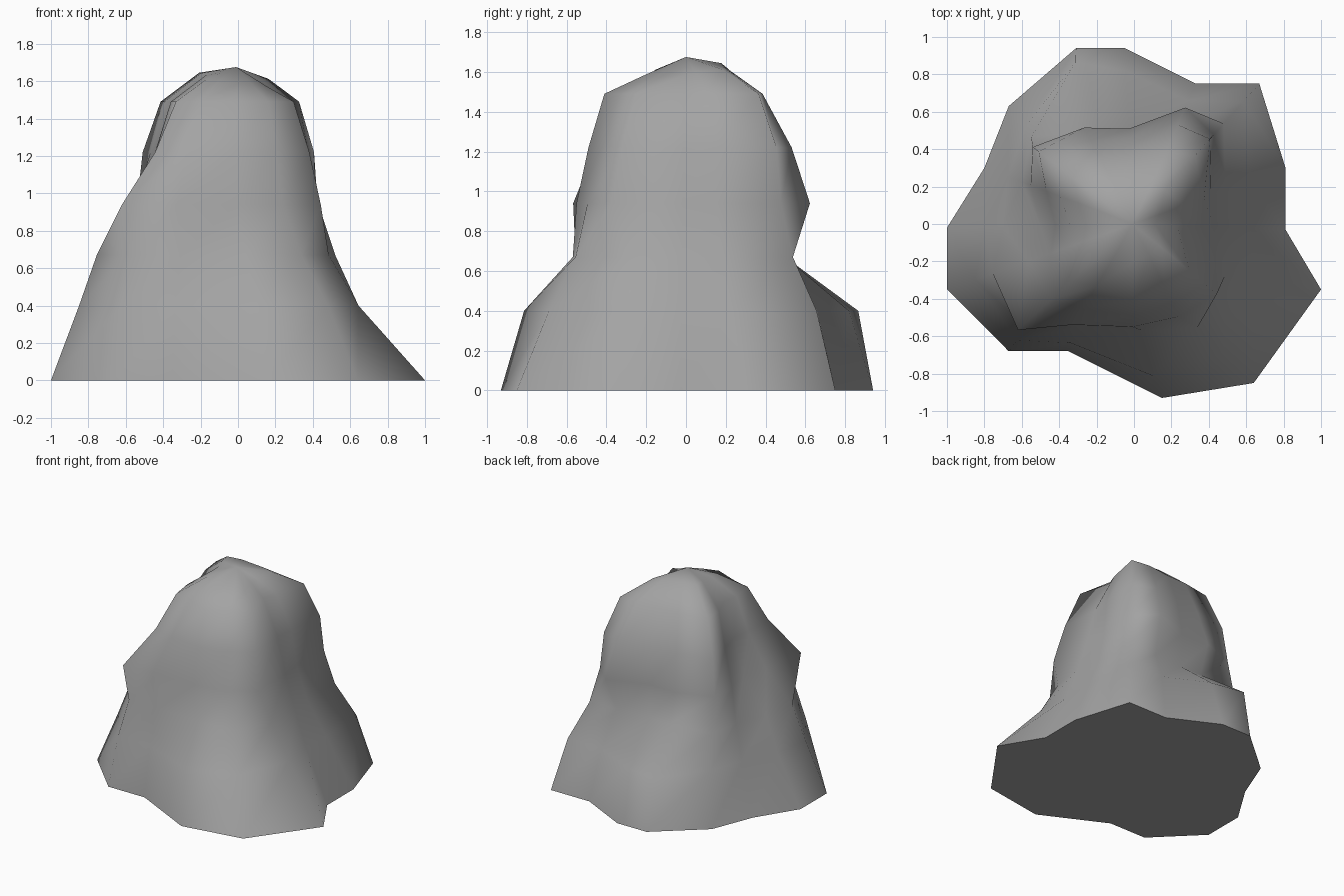
import bpy
import bmesh
import math

cube = bpy.data.objects.get("Cube")
if cube:
    bpy.data.objects.remove(cube, do_unlink=True)

# Stone material
stone = bpy.data.materials.new("stone grey")
stone.use_nodes = True
grey = (0.37, 0.37, 0.37, 1)
stone.diffuse_color = grey
stone.node_tree.nodes["Principled BSDF"].inputs["Base Color"].default_value = grey

# Footprint outline, counter-clockwise starting at the left tip
footprint = [(1, -.35), (.81, -.03), (.81, .3), (.67, .75), (.33, .75),
             (-.05, .94), (-.31, .94), (-.67, .63), (-.8, .3), (-1, -.02),
             (-1, -.35), (-.67, -.68), (-.35, -.68), (.15, -.93), (.64, -.85)]

# How far each ridge wanders sideways by shoulder height, in degrees
twist = [-21, 0, 0, 0, 0, 0, 9, 6, 0, 0, 0, -3, -4, -10, -11]

# Height of each layer and its reach along every ridge
layers = {
    .40: [.7, .62, .66, .88, .72, .82, .92, .78, .72, .8, .9, .88, .72, .82, .84],
    .67: [.56, .52, .52, .72, .56, .5, .54, .72, .64, .7, .8, .8, .63, .57, .65],
    .94: [.58, .43, .44, .64, .68, .51, .58, .68, .59, .5, .6, .84, .63, .55, .55],
    1.22: [.5, .36, .4, .61, .58, .46, .5, .64, .5, .42, .47, .6, .53, .49, .47],
    1.49: [.39, .23, .29, .49, .42, .36, .4, .52, .42, .34, .38, .45, .39, .41, .37],
}

bm = bmesh.new()


def ring(points):
    return [bm.verts.new(p) for p in points]


# Stack the rings of the rock wall
rings = [ring([(x, y, 0) for x, y in footprint])]
for z, reaches in layers.items():
    turn = min(1, z / .94) ** 2
    angles = [math.atan2(y, x) + turn * math.radians(t)
              for (x, y), t in zip(footprint, twist)]
    rings.append(ring([(r * math.cos(a), r * math.sin(a), z)
                       for r, a in zip(reaches, angles)]))

# Sloping crown, higher toward the back right
rings.append(ring([(r / 2 * math.cos(a), r / 2 * math.sin(a),
                    1.61 + .025 * (math.sin(a) - math.cos(a)))
                   for r, a in zip(layers[1.49], angles)]))

# Bridge the rings
count = len(footprint)
for low, high in zip(rings, rings[1:]):
    for i in range(count):
        j = (i + 1) % count
        bm.faces.new((low[i], low[j], high[j], high[i]))

# Peak
peak = bm.verts.new((-.01, 0, 1.675))
for i in range(count):
    bm.faces.new((rings[-1][i], rings[-1][(i + 1) % count], peak))
for face in bm.faces:
    face.smooth = True

# Flat underside with a crisp rim
underside = bm.faces.new(list(reversed(rings[0])))
for edge in underside.edges:
    edge.smooth = False

mesh = bpy.data.meshes.new("rock")
bm.to_mesh(mesh)
bm.free()
mesh.materials.append(stone)
rock = bpy.data.objects.new("rock", mesh)
bpy.context.collection.objects.link(rock)
